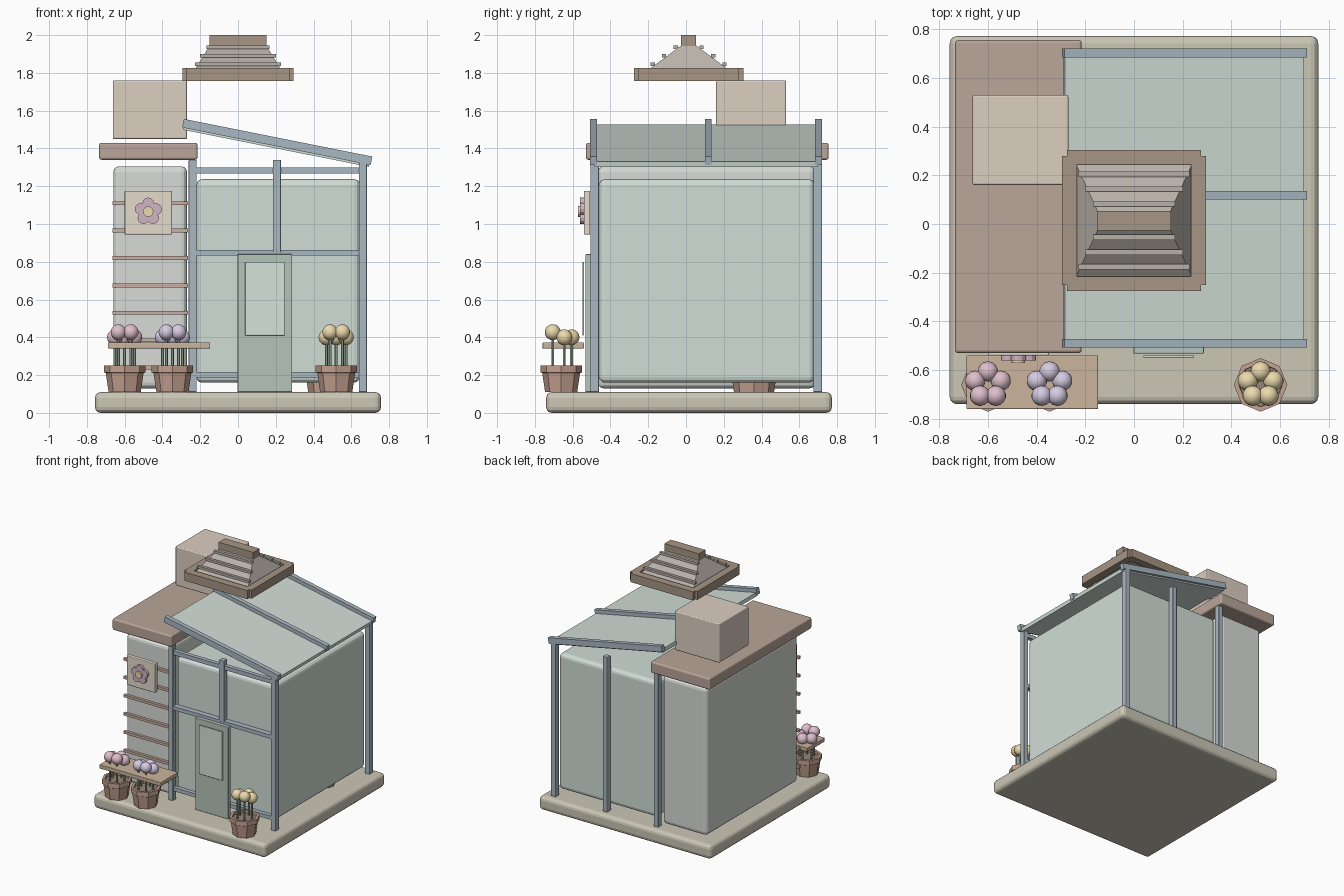
import bpy, bmesh
from math import sin, cos, pi, atan2, hypot

if "Cube" in bpy.data.objects:
    bpy.data.objects.remove(bpy.data.objects["Cube"])

MATS = {}
COL = {
    "stone": (0.60, 0.57, 0.47), "wall": (0.68, 0.71, 0.67), "glass": (0.64, 0.73, 0.68),
    "frame": (0.40, 0.48, 0.54), "brown": (0.49, 0.38, 0.32), "tan": (0.72, 0.62, 0.53),
    "dark": (0.38, 0.30, 0.23), "slate": (0.48, 0.44, 0.40), "rod": (0.60, 0.43, 0.36),
    "door": (0.46, 0.56, 0.49), "pane": (0.66, 0.76, 0.70), "cream": (0.78, 0.71, 0.60),
    "plank": (0.60, 0.46, 0.34), "pot": (0.56, 0.36, 0.28), "soil": (0.29, 0.24, 0.19),
    "stem": (0.36, 0.46, 0.33), "pink": (0.74, 0.52, 0.60), "lilac": (0.67, 0.60, 0.76),
    "yellow": (0.84, 0.70, 0.42), "mauve": (0.64, 0.46, 0.55),
}


def finish(bm, name, col):
    bmesh.ops.recalc_face_normals(bm, faces=bm.faces)
    me = bpy.data.meshes.new(name)
    bm.to_mesh(me)
    bm.free()
    ob = bpy.data.objects.new(name, me)
    bpy.context.collection.objects.link(ob)
    if col not in MATS:
        MATS[col] = bpy.data.materials.new(col)
        MATS[col].diffuse_color = (*COL[col], 1)
    me.materials.append(MATS[col])
    return ob


def box(name, x, y, z, col, bevel=0, top=None):
    """Box from min/max pairs; top=(half x, half y) tapers the upper face."""
    bm = bmesh.new()
    bmesh.ops.create_cube(bm, size=1)
    c = [(a + b) / 2 for a, b in (x, y, z)]
    s = [b - a for a, b in (x, y, z)]
    for v in bm.verts:
        if top and v.co.z > 0:
            v.co.x *= 2 * top[0] / s[0]
            v.co.y *= 2 * top[1] / s[1]
        v.co = [v.co[i] * s[i] for i in range(3)]
    ob = finish(bm, name, col)
    ob.location = c
    if bevel:
        m = ob.modifiers.new("bevel", "BEVEL")
        m.width, m.segments = bevel, 3
    return ob


def lathe(name, profile, loc, col, n=8):
    """Revolved profile of (radius, height) points, capped at both ends."""
    bm = bmesh.new()
    rings = [[bm.verts.new((r * cos(2 * pi * i / n), r * sin(2 * pi * i / n), z))
              for i in range(n)] for r, z in profile]
    for a, b in zip(rings, rings[1:]):
        for i in range(n):
            j = (i + 1) % n
            bm.faces.new((a[i], a[j], b[j], b[i]))
    bm.faces.new(rings[0])
    bm.faces.new(rings[-1])
    ob = finish(bm, name, col)
    ob.location = loc
    return ob


def ball(name, loc, r, col):
    bm = bmesh.new()
    bmesh.ops.create_uvsphere(bm, u_segments=14, v_segments=10, radius=r)
    ob = finish(bm, name, col)
    ob.location = loc
    for p in ob.data.polygons:
        p.use_smooth = True


# Base and the solid side building
box("base", (-.757, .757), (-.74, .772), (0, .11), "stone", .03)
box("side_building", (-.66, -.27), (-.467, .685), (.13, 1.305), "wall", .03)
box("side_roof", (-.735, -.215), (-.53, .755), (1.34, 1.43), "brown", .012)
box("roof_box", (-.663, -.27), (.16, .53), (1.45, 1.76), "tan", .008)

# Greenhouse body, posts and rails
box("glass_body", (-.22, .645), (-.46, .68), (.16, 1.237), "glass", .03)
for px in (-.24, .207, .662):
    for tag, y in (("front", (-.505, -.46)), ("back", (.675, .72))):
        z0 = .85 if tag == "front" and px == .207 else .11
        box(tag + "_post", (px - .021, px + .021), y,
            (z0, 1.33 if px > .5 else 1.34), "frame", .004)
box("top_rail", (-.22, .645), (-.498, -.465), (1.268, 1.3), "frame")
box("middle_rail", (-.255, .68), (-.503, -.46), (.832, .862), "frame")
box("bottom_rail", (-.22, .645), (-.498, -.465), (.187, .216), "frame")

# Sloping glass roof with three beams
ang = atan2(.199, .997)
length = hypot(.199, .997)


def sloped(name, y, off, thick, ln, col):
    ob = box(name, (-ln / 2, ln / 2), y, (-thick / 2, thick / 2), col)
    ob.location.x = .208 + off * sin(ang)
    ob.location.z = 1.434 + off * cos(ang)
    ob.rotation_euler.y = ang


sloped("roof_glass", (-.485, .7), -.02, .028, length - .015, "glass")
for y in (-.49, .118, .702):
    sloped("roof_beam", (y - .018, y + .018), 0, .046, length, "frame")

# Floating hipped lantern roof
Y = .014
for s in (-1, 1):
    box("lantern_eave_long", (-.275, .275), (Y + s * .26 - .03, Y + s * .26 + .03),
        (1.757, 1.825), "dark")
    box("lantern_eave_side", (s * .265 - .03, s * .265 + .03), (Y - .265, Y + .265),
        (1.757, 1.825), "dark")
    for d, z, w in ((.19, 1.845, .228), (.13, 1.89, .202), (.068, 1.935, .168)):
        box("lantern_slat", (-w, w), (Y + s * d - .011, Y + s * d + .011),
            (z - .009, z + .009), "slate")
box("lantern_hip", (-.24, .24), (Y - .235, Y + .235), (1.80, 1.945), "slate", top=(.15, .04))
box("lantern_cap", (-.152, .152), (Y - .04, Y + .04), (1.935, 2.0), "dark")

# Door with raised pane
box("door", (-.003, .287), (-.532, -.5), (.11, .84), "door", .004)
box("door_pane", (.038, .247), (-.549, -.54), (.41, .80), "pane", .004)

# Wall rods
for i in range(7):
    z = 1.11 - .145 * i
    box("wall_rod", (-.665, -.265), (-.488, -.465), (z - .01, z + .01), "rod")

# Sign with a flower
box("sign", (-.6, -.35), (-.54, -.507), (.945, 1.176), "cream", .005)
for i in range(5):
    a = pi / 2 + 2 * pi * i / 5
    petal = lathe("sign_petal", [(.031, 0), (.031, .022)],
                  (-.475 + .043 * cos(a), -.538, 1.066 + .043 * sin(a)), "mauve", 12)
    petal.rotation_euler.x = pi / 2
heart = lathe("sign_flower_heart", [(.028, 0), (.028, .034)], (-.475, -.538, 1.066), "yellow", 12)
heart.rotation_euler.x = pi / 2

# Shelf plank, pots and flowers
box("plank", (-.688, -.147), (-.76, -.54), (.341, .372), "plank", .004)
POT = [(.085, 0), (.1, .1), (.11, .105), (.11, .142), (.09, .142), (.088, .115)]
for x, col in ((-.6, "pink"), (-.347, "lilac"), (.52, "yellow")):
    y = -.661
    lathe("pot", POT, (x, y, .11), "pot")
    lathe("soil", [(.09, 0), (.09, .012)], (x, y, .222), "soil")
    for i in range(5):
        a = pi / 2 + 2 * pi * i / 5
        fx, fy = x + .055 * cos(a), y + .055 * sin(a)
        fz = .427 if i in (2, 3) else .4
        lathe("stem", [(.008, .225), (.008, fz)], (fx, fy, 0), "stem", 6)
        ball("bloom", (fx, fy, fz), .042, col)
inner = lathe("inner_pot", POT, (.478, .36, .11), "pot")
inner.scale = (1.25, 1.25, 1.25)

for m in bpy.data.materials:
    if m.users and not m.is_grease_pencil:
        m.use_nodes = True
        m.node_tree.nodes["Principled BSDF"].inputs["Base Color"].default_value = m.diffuse_color
